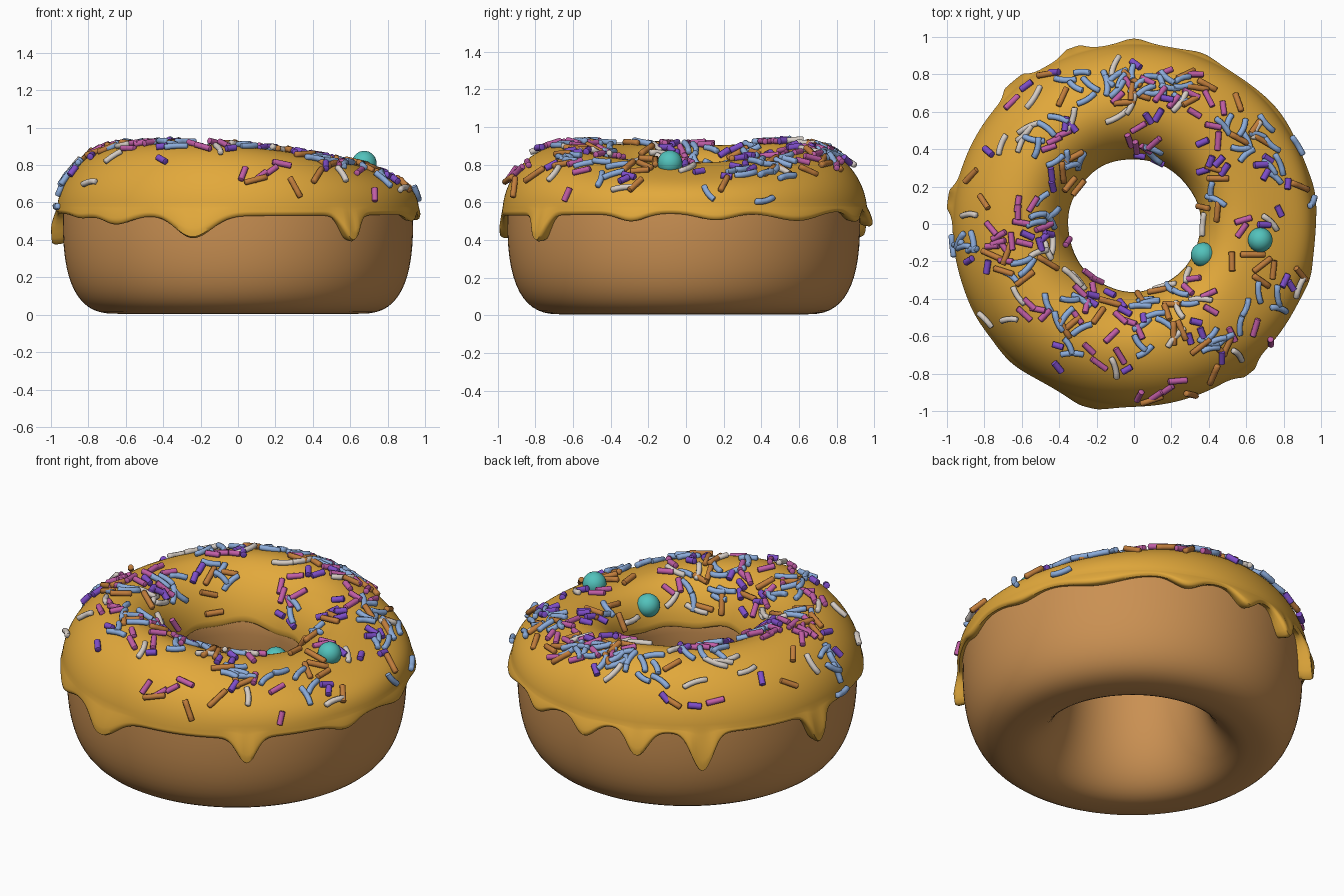
import bpy, bmesh, math, random
from mathutils import Vector
from mathutils.bvhtree import BVHTree

if "Cube" in bpy.data.objects:
    bpy.data.objects.remove(bpy.data.objects["Cube"])

random.seed(11)
COLS = 360
RC = 0.64        # centre radius of the tube


def material(name, rgb):
    m = bpy.data.materials.new(name)
    m.diffuse_color = (*rgb, 1)
    m.use_nodes = True
    m.node_tree.nodes["Principled BSDF"].inputs["Base Color"].default_value = m.diffuse_color
    return m


def finish(name, bm, mat):
    bmesh.ops.recalc_face_normals(bm, faces=bm.faces)
    me = bpy.data.meshes.new(name)
    bm.to_mesh(me)
    me.materials.append(mat)
    ob = bpy.data.objects.new(name, me)
    bpy.context.collection.objects.link(ob)
    bpy.ops.object.select_all(action='DESELECT')
    ob.select_set(True)
    bpy.context.view_layer.objects.active = ob
    bpy.ops.object.shade_smooth_by_angle(angle=math.radians(50))
    return ob


def ring_mesh(profile, cols, cy):
    """Sweep a closed (r, z) profile, which may change with the angle, around z."""
    bm = bmesh.new()
    rows = []
    for i in range(cols):
        a = math.tau * i / cols
        c, s = math.cos(a), math.sin(a)
        rows.append([bm.verts.new((r * c, r * s + cy, z)) for r, z in profile(a)])
    n = len(rows[0])
    for i in range(cols):
        p, q = rows[i], rows[(i + 1) % cols]
        for j in range(n):
            k = (j + 1) % n
            bm.faces.new((p[j], q[j], q[k], p[k]))
    bmesh.ops.recalc_face_normals(bm, faces=bm.faces)
    return bm


def sag(r, a):
    """The top leans down towards +x."""
    x = r * math.cos(a)
    return 0.08 * x + 0.12 * x * x


# Dough: rounded top, boxy outer bottom, softer funnel under the hole
def dough_profile(a):
    pts = []
    for i in range(56):
        t = math.tau * i / 56
        c, s = math.cos(t), math.sin(t)
        e = 2 / (2.0 if s > 0 else (2.8 if c > 0 else 2.2))
        u = math.copysign(abs(c) ** e, c)
        v = math.copysign(abs(s) ** e, s)
        r = RC + u * (0.297 if c > 0 else 0.275)
        z = 0.55 + v * (0.31 if s > 0 else 0.545)
        pts.append((r, z - sag(r, a) * max(0, v)))
    return pts


# Drips: angle in degrees, length, angular width
DRIPS = [(-104, .12, 8), (-52, .14, 4.2), (172, .17, 4.2), (130, .215, 4.5),
         (109, .14, 4.5), (90, .085, 5), (68, .06, 6), (-17, .04, 6),
         (10, .04, 8), (-132, .05, 8), (38, .05, 12), (-150, .02, 8)]


def drip(a):
    total = 0
    for ang, length, width in DRIPS:
        d = (math.degrees(a) - ang + 180) % 360 - 180
        total += length * math.exp(-(d / width) ** 2)
    return total


# Icing: half-ellipse cap with a hanging, rounded edge
def icing_profile(a):
    d = drip(a)
    low = 0.557 + 0.014 * math.sin(a) - d
    inner = 0.62 + 0.015 * math.sin(3 * a + 1) + 0.01 * math.sin(7 * a)
    t0 = math.pi - math.asin((inner - 0.55) / 0.35)
    t1 = math.asin(0.035 / 0.35)
    cap = []
    for i in range(35):
        t = t0 + (t1 - t0) * i / 34
        c, s = math.cos(t), math.sin(t)
        r = RC + c * (0.328 if c > 0 else 0.292)
        cap.append((r, 0.55 + 0.35 * s ** 1.06 - sag(r, a) * s * s))
    ri, zi = cap[0]
    pts = [(ri + 0.07, zi + 0.01), (ri + 0.022, zi - 0.014), (ri + 0.006, zi - 0.011)] + cap
    ro, zo = cap[-1]
    flare = 0.33 * min(d, 0.11)
    for i in range(1, 8):
        f = i / 8
        pts.append((ro + flare * math.sin(f * 1.5) + 0.004 * f, zo + (low - zo) * f))
    pts += [(ro + flare, low - 0.006), (ro + flare * 0.8 - 0.008, low - 0.014),
            (ro + flare * 0.3 - 0.022, low - 0.010), (ro - 0.07, low + 0.01)]
    return pts


finish("dough", ring_mesh(dough_profile, 128, -.012), material("baked brown", (.59, .28, .085)))
icing_bm = ring_mesh(icing_profile, COLS, -.006)
surface = BVHTree.FromBMesh(icing_bm)
finish("icing", icing_bm, material("caramel yellow", (.76, .395, .044)))


def drop(x, y):
    """Point and normal on the icing below (x, y)."""
    p, n, _, _ = surface.ray_cast(Vector((x, y, 2)), Vector((0, 0, -1)))
    if p is None or p.z < 0.55 or n.z < 0.12:
        return None
    return p, n


def add_sprinkle(bm, p, n, length, rad, bend):
    """A short rod with softened ends, lying on the surface."""
    h = random.uniform(0, math.tau)
    ref = Vector((math.cos(h), math.sin(h), 0))
    t = (ref - n * ref.dot(n)).normalized()
    t = (t + n * random.uniform(-.12, .12)).normalized()
    b = n.cross(t).normalized()
    n = t.cross(b)
    p = p + n * rad * random.uniform(.5, 1.1)
    half = length / 2
    spine = [(-1, .7), (-.93, 1), (-.45, 1), (0, 1), (.45, 1), (.93, 1), (1, .7)]
    rings = []
    for f, k in spine:
        c = p + t * f * half + b * bend * (0.5 - f * f)
        tan = (t * half - b * 2 * f * bend).normalized()
        side = n.cross(tan)
        rings.append([bm.verts.new(c + (side * math.cos(q) + n * math.sin(q)) * rad * k)
                      for q in (math.tau * j / 8 for j in range(8))])
    for r0, r1 in zip(rings, rings[1:]):
        for j in range(8):
            k = (j + 1) % 8
            bm.faces.new((r0[j], r0[k], r1[k], r1[j]))
    bm.faces.new(rings[0][::-1])
    bm.faces.new(rings[-1])


taken = []


def scatter(name, mat, length, rad, bend, clusters):
    """Clusters are (x, y, count); sprinkles keep a little distance."""
    bm = bmesh.new()
    for x, y, count in clusters:
        spread = 0.004 if count == 1 else 0.03 + 0.005 * count
        done = tries = 0
        while done < count and tries < 200:
            tries += 1
            hit = drop(random.gauss(x, spread), random.gauss(y, spread))
            if hit and (tries > 60 or all((hit[0] - o).length > .036 for o in taken)):
                taken.append(hit[0])
                add_sprinkle(bm, *hit, length * random.uniform(.85, 1.15), rad,
                             bend * random.choice((-1, 1)))
                done += 1
    finish(name, bm, mat)


# Sprinkles, one object per colour
scatter("blue_sprinkles", material("light blue", (.26, .41, .70)), .11, .0165, .009, [
    (-.28, .74, 8), (.1, .73, 7), (-.02, .8, 2), (.22, .73, 4), (.7, .42, 10), (.5, .55, 3),
    (.43, .2, 2), (-.5, .5, 4), (-.35, .35, 4), (-.83, -.15, 6), (-.48, .05, 5),
    (-.6, -.22, 3), (-.37, -.42, 5), (-.4, -.62, 3), (.1, -.47, 6), (.1, -.7, 2),
    (.45, -.6, 6), (.6, -.42, 2), (.22, -.38, 3), (.75, -.4, 2), (.08, .35, 2),
    (.94, .12, 1), (-.77, -.63, 1)])
scatter("pink_sprinkles", material("orchid pink", (.53, .11, .38)), .092, .0165, 0, [
    (.18, .7, 6), (.05, .42, 5), (-.38, .43, 3), (.45, .5, 3), (-.55, 0, 5),
    (-.75, -.13, 7), (-.6, .1, 2), (-.28, -.38, 6), (-.55, -.5, 4), (-.02, -.57, 5),
    (-.18, -.66, 2), (.38, -.35, 4), (.6, -.57, 3), (.55, -.02, 2), (.03, -.91, 1),
    (.18, -.89, 3), (-.65, .65, 1), (-.37, -.1, 1), (.36, .65, 2), (-.08, .72, 2)])
scatter("purple_sprinkles", material("violet", (.21, .075, .58)), .07, .018, 0, [
    (.01, .85, 1), (-.42, .8, 1), (-.57, .73, 1), (-.77, .38, 1), (-.38, .5, 2),
    (-.55, -.05, 4), (-.77, -.2, 2), (-.45, .2, 2), (.45, .37, 5), (.73, .3, 4),
    (.15, .62, 3), (.75, -.05, 2), (.8, -.3, 2), (.35, -.6, 3), (-.05, -.5, 3),
    (-.2, -.42, 3), (-.4, -.65, 1), (-.4, -.76, 1), (-.04, -.77, 1), (.07, .37, 2),
    (.47, -.7, 1)])
scatter("orange_sprinkles", material("toffee orange", (.53, .205, .045)), .118, .0165, 0, [
    (-.43, .76, 2), (.0, .75, 4), (.3, .7, 4), (.55, .65, 1), (-.34, .32, 4),
    (.62, .45, 3), (.42, .3, 2), (.38, .08, 2), (.52, -.2, 1), (.7, -.25, 4),
    (-.88, .13, 2), (-.7, -.15, 3), (-.5, -.3, 2), (-.34, -.53, 2), (-.2, -.4, 2),
    (.08, -.4, 2), (.2, -.55, 4), (.45, -.72, 4), (.3, -.9, 1), (.1, -.92, 1),
    (.88, .2, 1), (.88, -.27, 1)])
scatter("white_sprinkles", material("cream white", (.67, .61, .56)), .125, .016, .009, [
    (-.1, .83, 1), (-.03, .65, 2), (-.53, .67, 1), (-.6, .48, 4), (.65, .5, 1),
    (-.33, .55, 1), (.38, .0, 1), (.72, .0, 1), (.88, -.33, 1), (-.62, -.42, 2),
    (-.78, -.5, 1), (-.5, -.15, 3), (-.1, -.77, 1), (-.3, -.3, 2), (.18, -.34, 2),
    (.35, -.45, 2), (.22, -.6, 1), (.55, -.7, 1), (-.88, .05, 1), (.25, .65, 1)])

# Two candy pearls
pearl_mat = material("teal", (.085, .54, .50))
for i, pos in enumerate(((.675, -.085, .81), (.37, -.165, .728))):
    bm = bmesh.new()
    bmesh.ops.create_uvsphere(bm, u_segments=24, v_segments=16, radius=.066)
    bmesh.ops.translate(bm, verts=bm.verts, vec=Vector(pos))
    finish(f"candy_pearl_{i + 1}", bm, pearl_mat)
